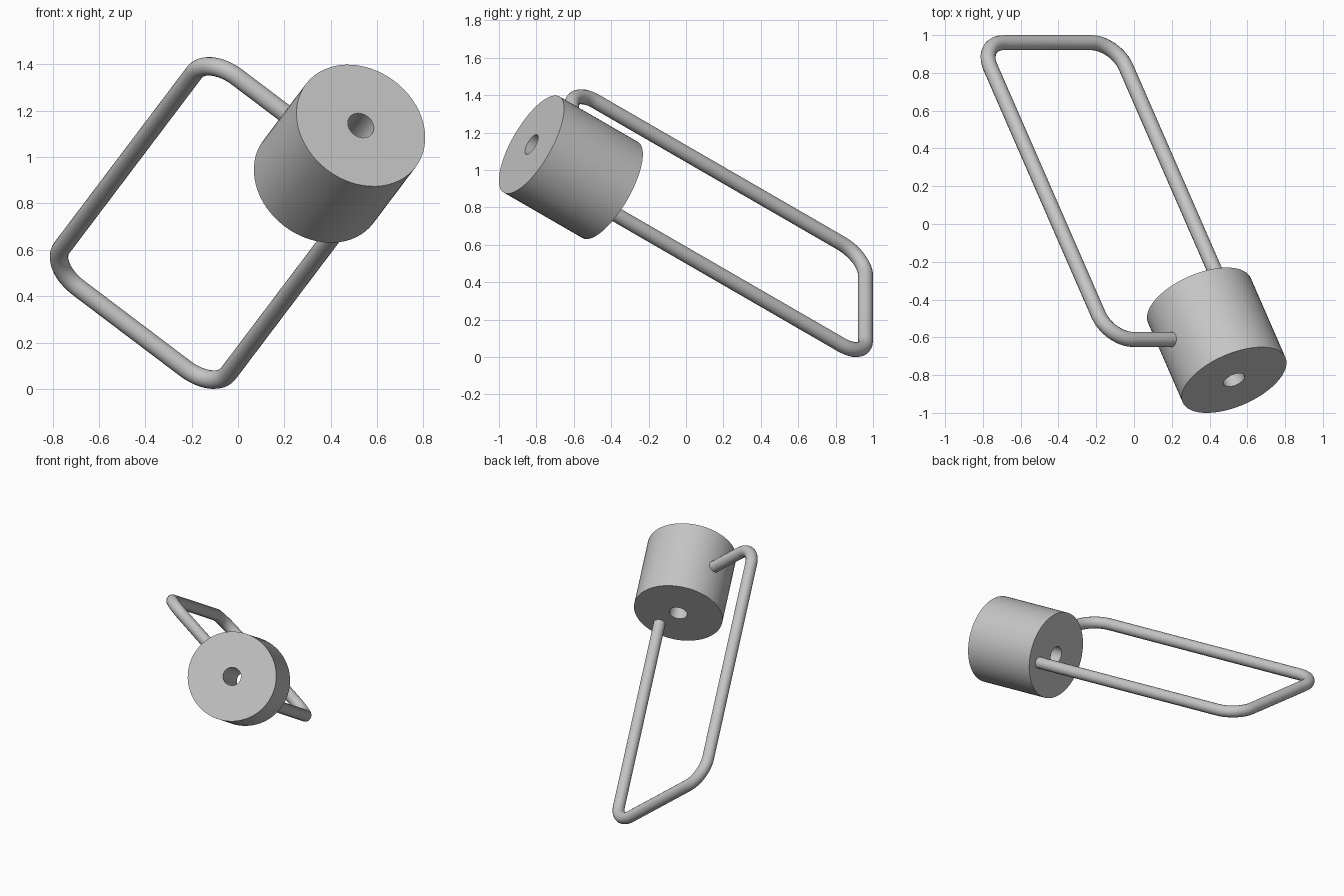
import bpy, bmesh
from math import sin, cos, pi, radians
from mathutils import Matrix, Vector

cube = bpy.data.objects.get("Cube")
if cube:
    bpy.data.objects.remove(cube, do_unlink=True)

# One plain grey for everything
grey = bpy.data.materials.new("light_grey")
grey.use_nodes = True
colour = (0.56, 0.56, 0.56, 1)
grey.diffuse_color = colour
grey.node_tree.nodes["Principled BSDF"].inputs["Base Color"].default_value = colour

# Tilted frame: x along the short rung, y along the long rails towards the weight
across = Vector((0.798, 0, -0.603)).normalized()
along = Vector((0.3536, -0.810, 0.468)).normalized()
normal = across.cross(along)
frame = Matrix((across, along, normal)).transposed().to_4x4()
frame.translation = (-0.458, 0.96, 0.262)

HALF, BEND, WIRE = 0.45, 0.16, 0.04
RUNG = 1.94
WEIGHT_X, WEIGHT_Y = 0.261, 1.945
WEIGHT_R, HOLE_R, WEIGHT_HALF = 0.297, 0.06, 0.26


def finish(obj):
    obj.matrix_world = frame
    obj.data.materials.clear()
    obj.data.materials.append(grey)
    bpy.ops.object.select_all(action="DESELECT")
    obj.select_set(True)
    bpy.context.view_layer.objects.active = obj
    if obj.type == "CURVE":
        bpy.ops.object.convert(target="MESH")
    bpy.ops.object.shade_smooth_by_angle(angle=radians(40))


def bend(cx, cy, start):
    """Quarter turn, anticlockwise, about a centre in the frame plane."""
    steps = 12
    return [(cx + BEND * cos(start + pi / 2 * i / steps),
             cy + BEND * sin(start + pi / 2 * i / steps)) for i in range(steps + 1)]


# Bent wire handle: open loop with both ends buried in the weight
inner = HALF - BEND
path = [(0.03, RUNG)]
path += bend(-inner, RUNG - BEND, pi / 2)
path += bend(-inner, BEND, pi)
path += bend(inner, BEND, 1.5 * pi)
path += [(HALF, WEIGHT_Y - WEIGHT_HALF + 0.05)]

curve = bpy.data.curves.new("wire_handle", "CURVE")
curve.dimensions = "3D"
curve.bevel_depth = WIRE
curve.bevel_resolution = 6
curve.use_fill_caps = True
spline = curve.splines.new("POLY")
spline.points.add(len(path) - 1)
for point, (x, y) in zip(spline.points, path):
    point.co = (x, y, 0, 1)
wire = bpy.data.objects.new("wire_handle", curve)
bpy.context.collection.objects.link(wire)
finish(wire)

# Cylindrical weight with a hole right through it, turned from a rectangle
bm = bmesh.new()
profile = [(HOLE_R, -WEIGHT_HALF), (WEIGHT_R, -WEIGHT_HALF),
           (WEIGHT_R, WEIGHT_HALF), (HOLE_R, WEIGHT_HALF)]
verts = [bm.verts.new((WEIGHT_X + r, WEIGHT_Y + y, 0)) for r, y in profile]
edges = [bm.edges.new((verts[i - 1], verts[i])) for i in range(4)]
bmesh.ops.spin(bm, geom=verts + edges, cent=(WEIGHT_X, WEIGHT_Y, 0),
               axis=(0, 1, 0), angle=2 * pi, steps=64)
bmesh.ops.remove_doubles(bm, verts=bm.verts, dist=0.0005)
bmesh.ops.recalc_face_normals(bm, faces=bm.faces)
mesh = bpy.data.meshes.new("weight_cylinder")
bm.to_mesh(mesh)
bm.free()
weight = bpy.data.objects.new("weight_cylinder", mesh)
bpy.context.collection.objects.link(weight)
finish(weight)
